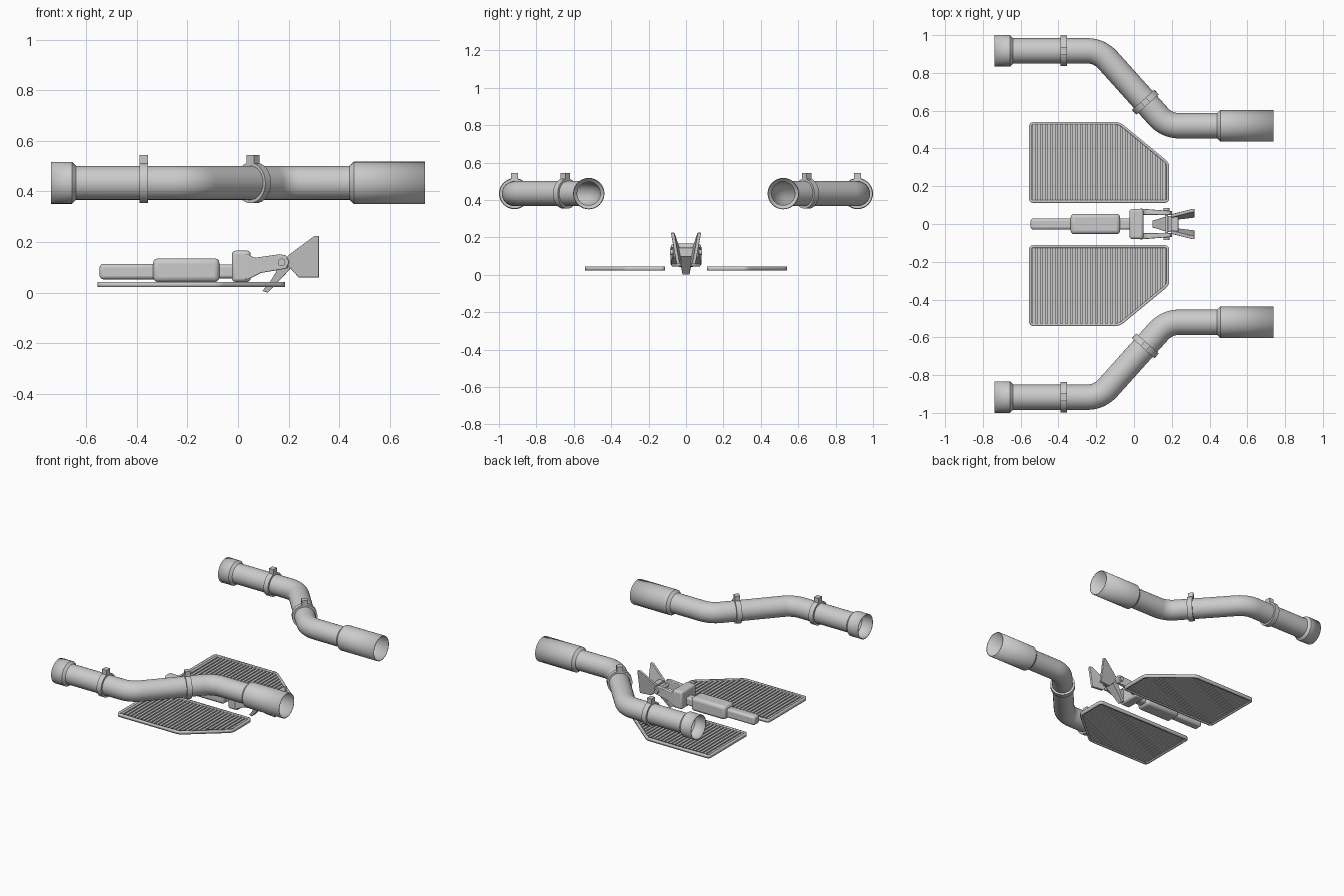
import bpy, bmesh, math
from mathutils import Vector, Matrix

if "Cube" in bpy.data.objects:
    bpy.data.objects.remove(bpy.data.objects["Cube"])

ZP = 0.434   # pipe centre height


def finish(name, bm, mirror=False, bevel=0.0, solid=0.0, smooth=True):
    bmesh.ops.recalc_face_normals(bm, faces=bm.faces[:])
    me = bpy.data.meshes.new(name)
    bm.to_mesh(me)
    bm.free()
    ob = bpy.data.objects.new(name, me)
    bpy.context.collection.objects.link(ob)
    if smooth:
        bpy.ops.object.select_all(action='DESELECT')
        ob.select_set(True)
        bpy.context.view_layer.objects.active = ob
        bpy.ops.object.shade_smooth_by_angle(angle=math.radians(35))
    if solid:
        m = ob.modifiers.new("wall", 'SOLIDIFY')
        m.thickness = solid
        m.offset = -1
    if bevel:
        m = ob.modifiers.new("bevel", 'BEVEL')
        m.width = bevel
        m.segments = 3
        m.limit_method = 'ANGLE'
    if mirror:
        m = ob.modifiers.new("mirror", 'MIRROR')
        m.use_axis = (False, True, False)
    return ob


def sweep(bm, stations, closed=False, n=32):
    """Rings of (x, y, heading, radius) in a horizontal plane, skinned together."""
    rings = []
    for x, y, a, r in stations:
        side = Vector((-math.sin(a), math.cos(a), 0))
        rings.append([bm.verts.new(Vector((x, y, ZP)) + side * r * math.cos(t) + Vector((0, 0, r * math.sin(t))))
                      for t in (2 * math.pi * i / n for i in range(n))])
    pairs = list(zip(rings, rings[1:])) + ([(rings[-1], rings[0])] if closed else [])
    for a, b in pairs:
        for i in range(n):
            j = (i + 1) % n
            bm.faces.new((a[i], a[j], b[j], b[i]))


def box(bm, x0, x1, y0, y1, z0, z1, rot=None):
    c = Matrix.Translation(((x0 + x1) / 2, (y0 + y1) / 2, (z0 + z1) / 2))
    s = Matrix.Diagonal((x1 - x0, y1 - y0, z1 - z0, 1))
    r = Matrix.Rotation(rot, 4, 'Z') if rot else Matrix.Identity(4)
    bmesh.ops.create_cube(bm, size=1, matrix=c @ r @ s)


def prism(bm, profile, lo, hi):
    """xz profile spanning y = lo(x, z) to hi(x, z)."""
    a = [bm.verts.new((x, lo(x, z), z)) for x, z in profile]
    b = [bm.verts.new((x, hi(x, z), z)) for x, z in profile]
    bm.faces.new(a)
    bm.faces.new(b[::-1])
    for i in range(len(a)):
        j = (i + 1) % len(a)
        bm.faces.new((a[i], a[j], b[j], b[i]))


# Pipes: straight, two rounded bends, flared ends
ANG = -math.radians(48)
R = 0.067


def bend(cx, cy, a0, a1, t=0.065, steps=8):
    rad = t / math.tan(abs(a1 - a0) / 2)
    s = 1 if a1 > a0 else -1
    px, py = cx - t * math.cos(a0), cy - t * math.sin(a0)
    ox, oy = px - s * rad * math.sin(a0), py + s * rad * math.cos(a0)
    out = []
    for i in range(steps + 1):
        a = a0 + (a1 - a0) * i / steps
        out.append((ox + s * rad * math.sin(a), oy - s * rad * math.cos(a), a, R))
    return out


YO, YI = 0.917, 0.52
bm = bmesh.new()
path = [(-0.738, YO, 0, 0.083), (-0.656, YO, 0, 0.083), (-0.64, YO, 0, R)]
path += bend(-0.183, YO, 0, ANG) + bend(0.174, YI, ANG, 0)
path += [(0.44, YI, 0, R), (0.458, YI, 0, 0.084), (0.738, YI, 0, 0.084)]
sweep(bm, path)
finish("exhaust_pipes", bm, mirror=True, solid=0.005)

# Pipe clamps with top lugs
bm = bmesh.new()
for x, y, a in ((-0.373, YO, 0), (0.06, 0.645, ANG)):
    dx, dy = 0.017 * math.cos(a), 0.017 * math.sin(a)
    sweep(bm, [(x - dx, y - dy, a, 0.064), (x - dx, y - dy, a, 0.08),
               (x + dx, y + dy, a, 0.08), (x + dx, y + dy, a, 0.064)], closed=True)
    box(bm, x - 0.017, x + 0.017, y - 0.019, y + 0.019, ZP + 0.07, ZP + 0.111, rot=a)
finish("pipe_clamps", bm, mirror=True)

# Grille frames
Z0, Z1 = 0.022, 0.043
outline = [(-0.556, 0.112), (0.186, 0.112), (0.186, 0.325), (-0.075, 0.54), (-0.556, 0.54)]
bm = bmesh.new()
bm.faces.new([bm.verts.new((x, y, Z1)) for x, y in outline])
bmesh.ops.bevel(bm, geom=bm.verts[:], offset=0.022, segments=4, profile=0.5, affect='VERTICES')
inner = bm.faces[:]
bmesh.ops.inset_region(bm, faces=inner, thickness=0.014, use_boundary=True)
bmesh.ops.delete(bm, geom=inner, context='FACES')
finish("grille_frames", bm, mirror=True, solid=Z1 - Z0)

# Grille slats and thin backing
bm = bmesh.new()
count = 27
pitch = 0.716 / count
edge = lambda x: min(0.53, 0.54 - (x + 0.075) * 0.824 - 0.012)
for i in range(count):
    xa = -0.543 + pitch * i + 0.005
    xb = xa + pitch - 0.01
    vs = [(xa, 0.122), (xb, 0.122), (xb, edge(xb)), (xa, edge(xa))]
    lo = [bm.verts.new((x, y, 0.027)) for x, y in vs]
    hi = [bm.verts.new((x, y, 0.039)) for x, y in vs]
    bm.faces.new(lo)
    bm.faces.new(hi)
    for k in range(4):
        bm.faces.new((lo[k], lo[(k + 1) % 4], hi[(k + 1) % 4], hi[k]))
bm.faces.new([bm.verts.new((x, y, 0.028)) for x, y in
              ((-0.548, 0.12), (0.178, 0.12), (0.178, 0.32), (-0.078, 0.532), (-0.548, 0.532))])
finish("grille_slats", bm, mirror=True, smooth=False)

# Central actuator: rod, body and neck
for name, x0, x1, hy, z0, z1, bv in (("actuator_rod", -0.547, -0.32, 0.03, 0.053, 0.114, 0.014),
                                    ("actuator_body", -0.336, -0.073, 0.054, 0.042, 0.136, 0.02),
                                    ("actuator_neck", -0.085, -0.01, 0.03, 0.057, 0.112, 0.012)):
    bm = bmesh.new()
    box(bm, x0, x1, -hy, hy, z0, z1)
    finish(name, bm, bevel=bv)

# Fork yoke block
bm = bmesh.new()
box(bm, -0.024, 0.05, -0.08, 0.08, 0.043, 0.166)
finish("fork_yoke", bm, bevel=0.014)

# Fork arms
bm = bmesh.new()
prism(bm, [(0.03, 0.05), (0.055, 0.06), (0.09, 0.078), (0.19, 0.095), (0.203, 0.12), (0.19, 0.147),
           (0.165, 0.152), (0.065, 0.138), (0.03, 0.155)],
      lambda x, z: 0.048, lambda x, z: 0.082 - 0.08 * (x - 0.03))
finish("fork_arms", bm, mirror=True, bevel=0.004)

# Pivot pin with bolt heads
bm = bmesh.new()
for r, h in ((0.009, 0.14), (0.015, 0)):
    for y, d in (((0, h),) if h else ((0.074, 0.024), (-0.074, 0.024))):
        bmesh.ops.create_cone(bm, cap_ends=True, segments=16, radius1=r, radius2=r, depth=d,
                              matrix=Matrix.Translation((0.172, y, 0.12)) @ Matrix.Rotation(math.pi / 2, 4, 'X'))
finish("pivot_pin", bm)

# Lower claw, tapering to the ground
bm = bmesh.new()
half = lambda x, z: 0.018 + 0.2 * z
prism(bm, [(0.096, 0.007), (0.118, 0.0), (0.145, 0.03), (0.215, 0.102), (0.2, 0.135), (0.17, 0.115), (0.125, 0.04)],
      lambda x, z: -half(x, z), half)
finish("lower_claw", bm, bevel=0.003)

# Splayed upper claws and their joining web
bm = bmesh.new()
mid = lambda x, z: 0.055 + 0.18 * (z - 0.13) + 0.12 * (x - 0.32)
prism(bm, [(0.195, 0.11), (0.24, 0.06), (0.32, 0.06), (0.32, 0.225), (0.302, 0.225), (0.195, 0.145)],
      lambda x, z: mid(x, z) - 0.009, lambda x, z: mid(x, z) + 0.009)
finish("upper_claws", bm, mirror=True, bevel=0.003)
bm = bmesh.new()
box(bm, 0.195, 0.235, -0.04, 0.04, 0.095, 0.145)
finish("claw_web", bm, bevel=0.004)
